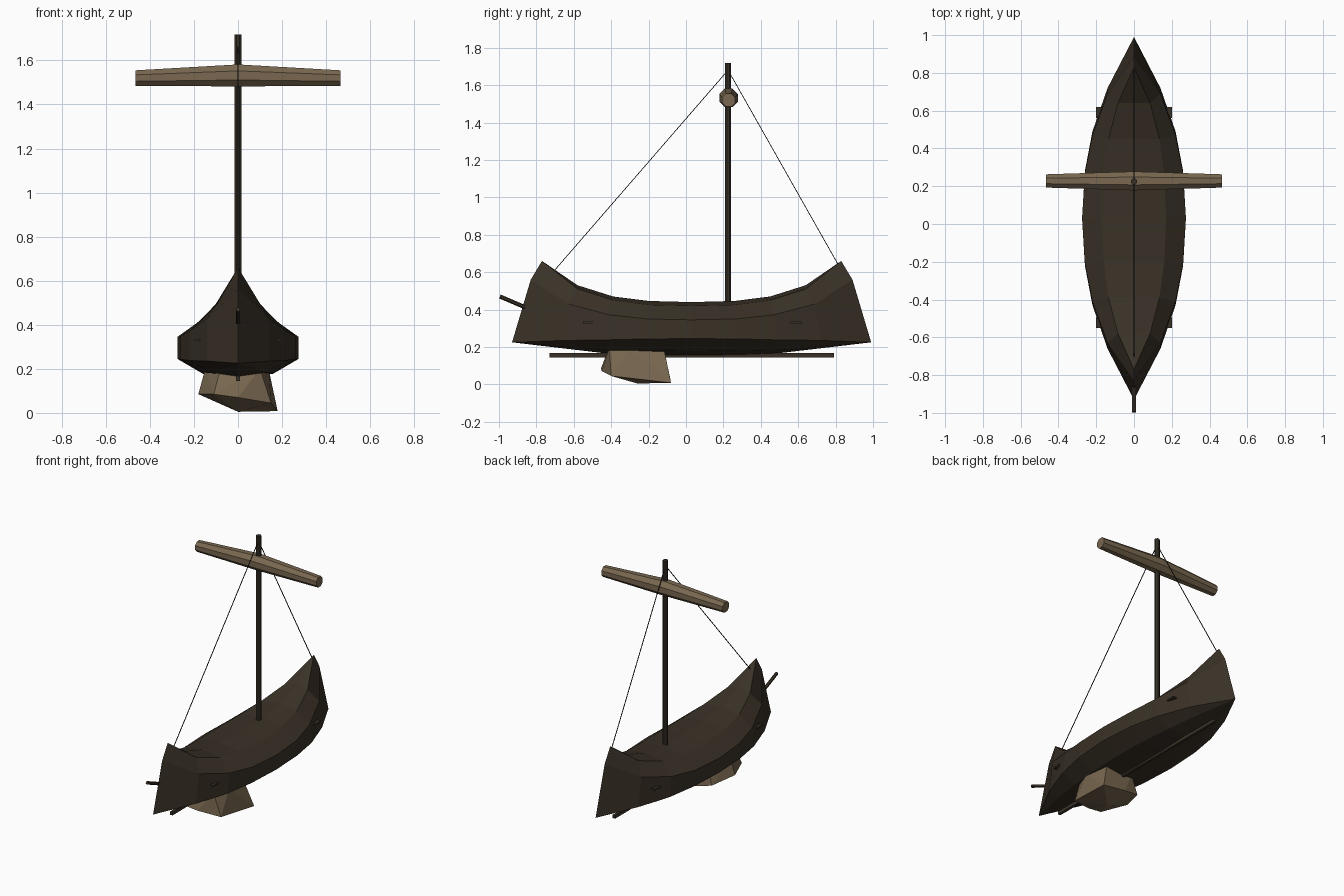
import bpy, bmesh, math
from mathutils import Vector

if "Cube" in bpy.data.objects:
    bpy.data.objects.remove(bpy.data.objects["Cube"])


def material(name, rgb):
    m = bpy.data.materials.new(name)
    m.diffuse_color = (*rgb, 1)
    m.use_nodes = True
    m.node_tree.nodes["Principled BSDF"].inputs["Base Color"].default_value = m.diffuse_color
    return m


DARK = material("dark_wood", (0.042, 0.031, 0.020))
MAST = material("mast_wood", (0.036, 0.029, 0.019))
LIGHT = material("light_wood", (0.190, 0.137, 0.080))
ROPE = material("dark_rope", (0.010, 0.009, 0.007))


def finish(name, bm, mat):
    bmesh.ops.remove_doubles(bm, verts=bm.verts, dist=0.0005)
    bmesh.ops.recalc_face_normals(bm, faces=bm.faces)
    me = bpy.data.meshes.new(name)
    bm.to_mesh(me)
    bm.free()
    me.materials.append(mat)
    ob = bpy.data.objects.new(name, me)
    bpy.context.collection.objects.link(ob)
    return ob


def loft(name, rings, mat, caps=True):
    """Skin closed rings of points, one after another."""
    bm = bmesh.new()
    vs = [[bm.verts.new(p) for p in r] for r in rings]
    n = len(rings[0])
    for a, b in zip(vs, vs[1:]):
        for i in range(n):
            j = (i + 1) % n
            bm.faces.new((a[i], a[j], b[j], b[i]))
    if caps:
        bm.faces.new(vs[0])
        bm.faces.new(vs[-1])
    return finish(name, bm, mat)


def rod(name, stops, sides, mat):
    """Round bar through (point, radius) stops."""
    axis = (Vector(stops[-1][0]) - Vector(stops[0][0])).normalized()
    q = axis.to_track_quat('Z', 'Y')
    rings = []
    for p, r in stops:
        ring = []
        for i in range(sides):
            t = 2 * math.pi * (i + 0.5) / sides
            ring.append(Vector(p) + q @ Vector((r * math.cos(t), r * math.sin(t), 0)))
        rings.append(ring)
    return loft(name, rings, mat)


def box(name, lo, hi, mat):
    ring = lambda z: [(lo[0], lo[1], z), (hi[0], lo[1], z), (hi[0], hi[1], z), (lo[0], hi[1], z)]
    return loft(name, [ring(lo[2]), ring(hi[2])], mat)


# Hull: each line runs from midship to the end as (offset from middle, half width, height)
MID = 0.03
deck = [(0, 0, .44), (.23, 0, .446), (.42, 0, .47), (.61, 0, .53), (.80, 0, .66)]
gunwale = [(0, .17, .42), (.23, .16, .425), (.42, .135, .45), (.61, .085, .51), (.80, 0, .66)]
upper = [(0, .275, .345), (.24, .26, .35), (.44, .22, .372), (.66, .14, .43), (.86, 0, .56)]
lower = [(0, .275, .245), (.25, .26, .243), (.46, .22, .238), (.69, .14, .235), (.96, 0, .225)]
chine = [(0, .16, .178), (.25, .15, .18), (.46, .125, .184), (.69, .075, .203), (.96, 0, .225)]
keel_line = [(0, 0, .155), (.25, 0, .158), (.46, 0, .166), (.69, 0, .193), (.96, 0, .225)]
rings = []
for s in range(-4, 5):
    sign = -1 if s < 0 else 1
    half = [(x, MID + sign * o, z) for o, x, z in
            (l[abs(s)] for l in (deck, gunwale, upper, lower, chine, keel_line))]
    rings.append(half + [(-x, y, z) for x, y, z in half[-2:0:-1]])
loft("hull", rings, DARK, caps=False)

# Keel strip and bow spar
box("keel", (-.009, -.73, .145), (.009, .79, .168), DARK)
rod("bow_spar", [((0, -.995, .47), .011), ((0, -.82, .395), .011)], 6, DARK)

# Thin cross beams poking through the sides
for name, y0, y1 in (("front_cross_beam", -.55, -.495), ("rear_cross_beam", .56, .62)):
    box(name, (-.2, y0, .326), (.2, y1, .336), DARK)

# Mast and tapered yard
rod("mast", [((0, .225, .40), .018), ((0, .225, 1.718), .018)], 8, MAST)
rod("yard", [((-.465, .228, 1.520), .038), ((0, .228, 1.532), .054), ((.465, .228, 1.520), .038)], 8, LIGHT)

# Stays from the mast head to both ends
for name, y, z in (("front_stay", -.85, .44), ("rear_stay", .91, .47)):
    rod(name, [((0, .225, 1.68), .0028), ((0, y, z), .0028)], 4, ROPE)

# Faceted block under the hull
pts = [(-.15, -.27, .195), (-.08, -.41, .2), (.1, -.41, .2), (.14, -.3, .195), (.12, -.12, .2), (-.08, -.12, .2),
       (-.18, -.28, .085), (-.11, -.455, .085), (.0, -.45, .07), (.15, -.4, .045),
       (.18, -.08, .008), (0, -.085, .035), (-.12, -.11, .06), (0, -.26, .005)]
bm = bmesh.new()
for p in pts:
    bm.verts.new(p)
res = bmesh.ops.convex_hull(bm, input=bm.verts)
loose = [v for v in bm.verts if not v.link_faces]
bmesh.ops.delete(bm, geom=loose, context='VERTS')
finish("under_block", bm, LIGHT)
